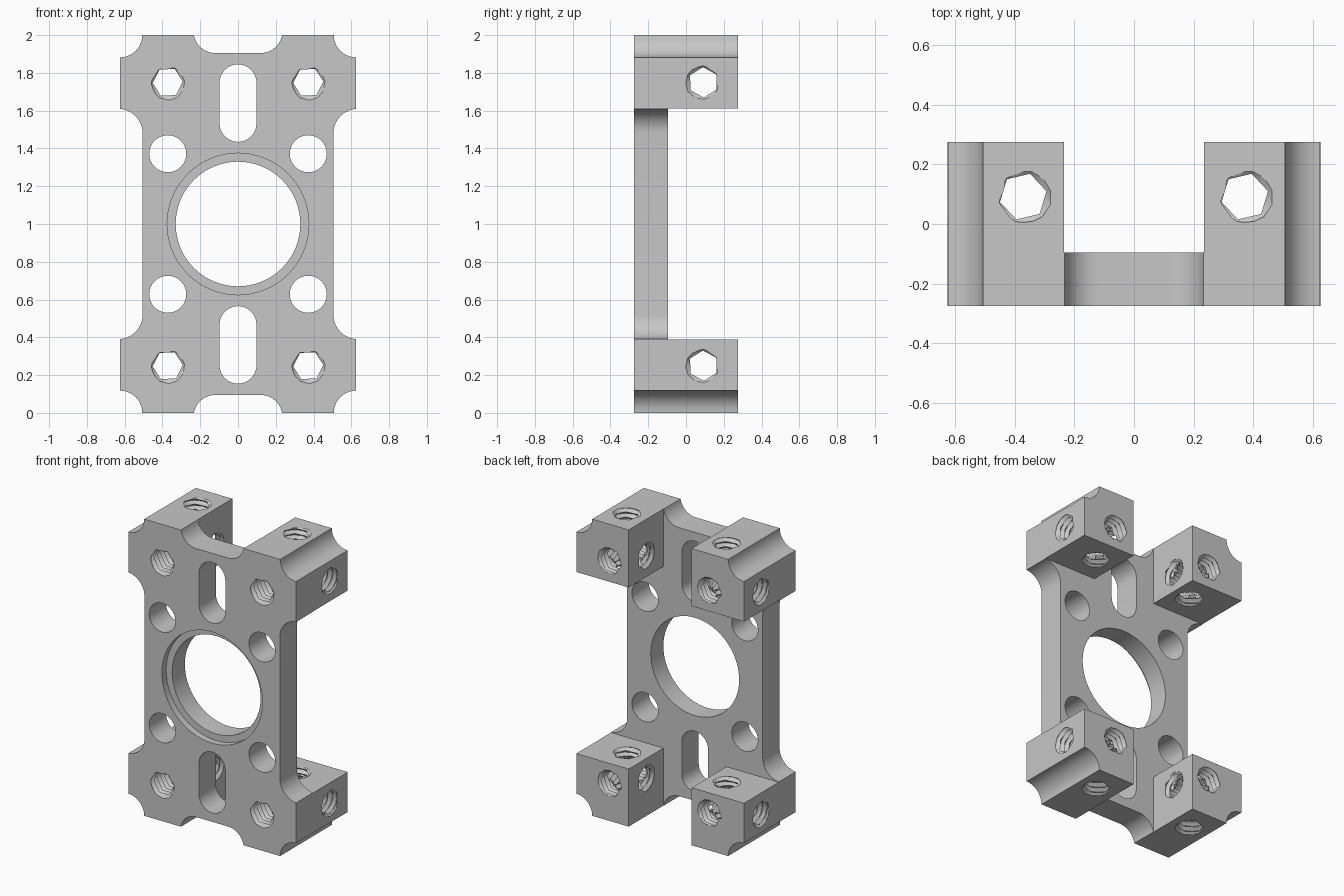
import bpy, bmesh
from math import pi, sin, cos, radians

if "Cube" in bpy.data.objects:
    bpy.data.objects.remove(bpy.data.objects["Cube"], do_unlink=True)

MID = 1.0                 # height of the centre of the bore
FRONT, BACK = -0.275, 0.275
PLATE_BACK = -0.095
BOLT, BOLT_Y, BOLT_Z = 0.372, 0.092, 0.75


def new_object(name, bm):
    bmesh.ops.recalc_face_normals(bm, faces=bm.faces[:])
    mesh = bpy.data.meshes.new(name)
    bm.to_mesh(mesh)
    bm.free()
    obj = bpy.data.objects.new(name, mesh)
    bpy.context.collection.objects.link(obj)
    return obj


def prism(name, points, y0, y1):
    """Extrude an (x, z) outline from y0 to y1."""
    bm = bmesh.new()
    face = bm.faces.new([bm.verts.new((x, y0, z + MID)) for x, z in points])
    ext = bmesh.ops.extrude_face_region(bm, geom=[face])
    moved = [v for v in ext["geom"] if isinstance(v, bmesh.types.BMVert)]
    bmesh.ops.translate(bm, verts=moved, vec=(0, y1 - y0, 0))
    return new_object(name, bm)


def arc(cx, cz, r, start, end, steps):
    angles = [radians(start + (end - start) * i / steps) for i in range(steps + 1)]
    return [(cx + r * cos(a), cz + r * sin(a)) for a in angles]


def circle(cx, cz, r, sides):
    return arc(cx, cz, r, 0, 360, sides)[:-1]


def slot(cz0, cz1, r):
    return arc(0, cz1, r, 0, 180, 16) + arc(0, cz0, r, 180, 360, 16)


def box(x, z):
    return [(-x, -z), (x, -z), (x, z), (-x, z)]


def thread(name, length, location, rotation, phase):
    """Helical screw cutter: rows alternate between hexagonal crest and round root."""
    sides, pitch, root, crest = 12, 0.035, 0.096, 0.08
    rows = 2 * int(length / pitch)
    bm = bmesh.new()
    grid = []
    for i in range(rows):
        row = []
        for j in range(sides):
            a = 2 * pi * j / sides + phase
            flat = cos(pi / 6) if j % 2 else 1
            r = root if i % 2 else crest * flat
            z = (i / 2 + j / sides) * pitch - length / 2
            row.append(bm.verts.new((r * cos(a), r * sin(a), z)))
        grid.append(row)
    for i in range(rows - 1):
        for j in range(sides - 1):
            bm.faces.new((grid[i][j], grid[i][j + 1], grid[i + 1][j + 1], grid[i + 1][j]))
        if i + 3 < rows:
            bm.faces.new((grid[i][-1], grid[i + 2][0], grid[i + 3][0], grid[i + 1][-1]))
    # close both ends with a fan
    rim = [e for e in bm.edges if e.is_boundary]
    tips = [bm.verts.new((0, 0, s * (length / 2 + 2 * pitch))) for s in (-1, 1)]
    for e in rim:
        a, b = e.verts
        bm.faces.new((a, b, tips[a.co.z > 0]))
    bmesh.ops.triangulate(bm, faces=bm.faces[:])
    obj = new_object(name, bm)
    obj.location, obj.rotation_euler = location, rotation
    return obj


def cut(body, cutter):
    cutter.hide_render = True
    bpy.context.view_layer.update()
    mod = body.modifiers.new("cut", "BOOLEAN")
    mod.operation, mod.solver, mod.object = "DIFFERENCE", "EXACT", cutter
    bpy.context.view_layer.objects.active = body
    bpy.ops.object.modifier_apply(modifier=mod.name)
    bpy.data.objects.remove(cutter, do_unlink=True)


# Outline: one quarter, mirrored to all four
quarter = (arc(0.12, 1.02, 0.115, 270, 350, 10)
           + arc(0.625, 1.0, 0.118, 180, 270, 10)
           + arc(0.635, 0.48, 0.13, 94, 180, 10))
half = quarter + [(x, -z) for x, z in reversed(quarter)]
outline = half + [(-x, z) for x, z in reversed(half)]
body = prism("mounting_bracket", outline, FRONT, BACK)

# Clear the rear, leaving the thin plate and four corner blocks
cut(body, prism("rear_side_gap", box(0.9, 0.612), PLATE_BACK, 0.5))
cut(body, prism("rear_middle_gap", box(0.235, 1.3), PLATE_BACK, 0.5))

# Central bore with a shallow front recess
cut(body, prism("bore", circle(0, 0, 0.33, 64), -0.5, 0.5))
cut(body, prism("bore_recess", circle(0, 0, 0.375, 64), -0.5, FRONT + 0.045))

# Slots and plain holes through the plate
for s in (-1, 1):
    ends = sorted((s * 0.533, s * 0.747))
    cut(body, prism("slot", slot(*ends, 0.098), -0.5, 0.5))
    for t in (-1, 1):
        cut(body, prism("plain_hole", circle(s * BOLT, t * BOLT, 0.098, 32), -0.5, 0.5))

# Threaded holes through the blocks along all three axes
for s in (-1, 1):
    cut(body, thread("cross_thread", 1.5, (0, BOLT_Y, MID + s * BOLT_Z), (0, pi / 2, 0), 0.03))
    cut(body, thread("upright_thread", 2.3, (s * BOLT, BOLT_Y, MID), (0, 0, 0), 0.23))
    for t in (-1, 1):
        cut(body, thread("front_thread", 0.8, (s * BOLT, 0, MID + t * BOLT_Z),
                         (pi / 2, 0, 0), 0.05))

# Single light grey metal colour
grey = bpy.data.materials.new("light_grey_metal")
grey.use_nodes = True
colour = (0.57, 0.57, 0.57, 1)
grey.diffuse_color = colour
grey.node_tree.nodes["Principled BSDF"].inputs["Base Color"].default_value = colour
body.data.materials.clear()
body.data.materials.append(grey)
for p in body.data.polygons:
    p.material_index = 0

bpy.ops.object.select_all(action="DESELECT")
body.select_set(True)
bpy.context.view_layer.objects.active = body
bpy.ops.object.shade_smooth_by_angle(angle=radians(30))
